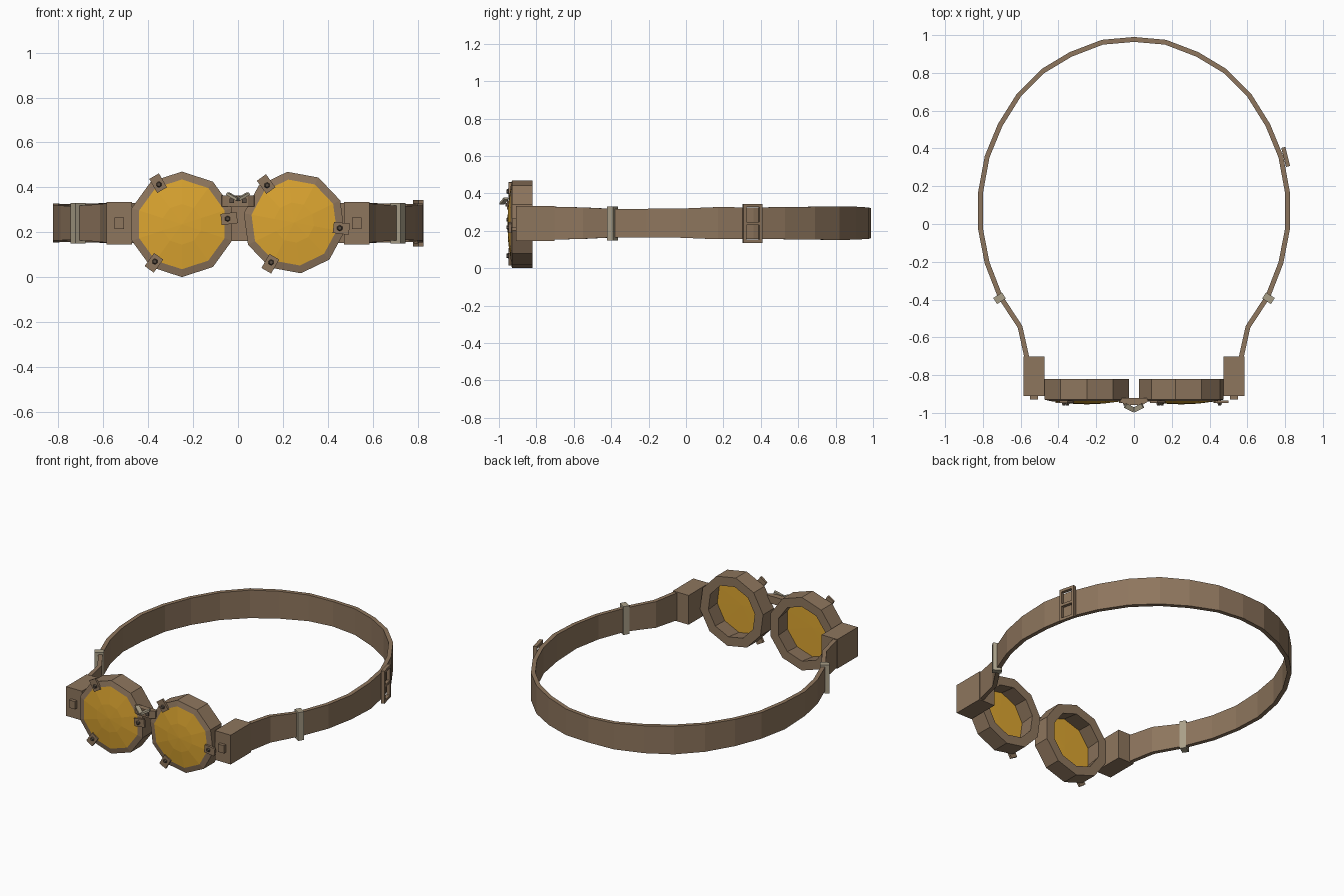
import bpy, bmesh, math
from mathutils import Vector, Matrix

if "Cube" in bpy.data.objects:
    bpy.data.objects.remove(bpy.data.objects["Cube"])


def material(name, rgb):
    m = bpy.data.materials.new(name)
    m.diffuse_color = (*rgb, 1)
    m.use_nodes = True
    m.node_tree.nodes["Principled BSDF"].inputs["Base Color"].default_value = m.diffuse_color
    return m


BROWN = material("leather_brown", (0.27, 0.18, 0.11))
AMBER = material("amber_glass", (0.72, 0.38, 0.03))
METAL = material("pale_metal", (0.40, 0.35, 0.25))
DARK = material("dark_screw", (0.10, 0.075, 0.055))


def finish(name, bm, mat):
    bmesh.ops.recalc_face_normals(bm, faces=bm.faces)
    me = bpy.data.meshes.new(name)
    bm.to_mesh(me)
    bm.free()
    me.materials.append(mat)
    ob = bpy.data.objects.new(name, me)
    bpy.context.collection.objects.link(ob)
    return ob


def box(name, loc, size, mat=BROWN, rot=Matrix.Identity(4)):
    bm = bmesh.new()
    bmesh.ops.create_cube(bm, size=1, matrix=Matrix.Translation(loc) @ rot @ Matrix.Diagonal((*size, 1)))
    return finish(name, bm, mat)


def bridge_rings(bm, rings, closed):
    n = len(rings[0])
    for i in range(len(rings) if closed else len(rings) - 1):
        a, b = rings[i], rings[(i + 1) % len(rings)]
        for j in range(n):
            bm.faces.new((a[j], a[(j + 1) % n], b[(j + 1) % n], b[j]))


def lathe(name, cx, cz, profile, phase, mat, closed=True):
    # ten-sided turned part about a front-to-back axis; profile is (radius, y)
    bm = bmesh.new()
    rings = [[bm.verts.new((cx + r * math.cos(phase + k * math.pi / 5), y,
                            cz + r * math.sin(phase + k * math.pi / 5)))
              for k in range(10)] for r, y in profile]
    bridge_rings(bm, rings, closed)
    if not closed:
        for ring, y in ((rings[0], profile[0][1] + 0.002), (rings[-1], profile[-1][1] - 0.004)):
            c = bm.verts.new((cx, y, cz))
            for k in range(10):
                bm.faces.new((ring[k], ring[(k + 1) % 10], c))
    return finish(name, bm, mat)


# Head strap: half outline (x, y, half height), mirrored to the other side
half = [(0, 0.99, 0.080), (0.17, 0.975, 0.084), (0.34, 0.91, 0.088), (0.49, 0.82, 0.09),
        (0.62, 0.69, 0.088), (0.72, 0.53, 0.086), (0.79, 0.36, 0.084), (0.825, 0.17, 0.086),
        (0.825, -0.03, 0.078), (0.79, -0.21, 0.077), (0.72, -0.39, 0.076),
        (0.615, -0.55, 0.084), (0.58, -0.71, 0.088)]
path = [(-x, y, h) for x, y, h in half[:0:-1]] + half
bm = bmesh.new()
rings = []
for i, (x, y, h) in enumerate(path):
    p, q = path[max(i - 1, 0)], path[min(i + 1, len(path) - 1)]
    t = Vector((q[0] - p[0], q[1] - p[1])).normalized()
    ix, iy = x + t.y * 0.026, y - t.x * 0.026
    rings.append([bm.verts.new(v) for v in ((x, y, 0.241 - h), (x, y, 0.241 + h),
                                            (ix, iy, 0.241 + h), (ix, iy, 0.241 - h))])
bridge_rings(bm, rings, False)
bm.faces.new(rings[0])
bm.faces.new(rings[-1])
finish("head_strap", bm, BROWN)

# Eye cups, lenses and rim clips
for side, cx, cz, R, turn, angles in (("left", -0.25, 0.235, 0.235, 0, (120, 7, 234)),
                                      ("right", 0.25, 0.243, 0.228, 7.6, (126, -7, 240))):
    phase = math.radians(90 + turn)
    lathe(side + "_eye_cup", cx, cz, [(R, -0.82), (R, -0.93), (R - 0.035, -0.938),
                                      (R - 0.046, -0.93), (R - 0.06, -0.82)], phase, BROWN)
    lathe(side + "_lens", cx, cz, [(R - 0.037, -0.93), (R - 0.035, -0.938), (0.09, -0.951)],
          phase, AMBER, False)
    for n, deg in enumerate(angles):
        a = math.radians(deg)
        d = Vector((math.cos(a), 0, math.sin(a)))
        c = Vector((cx, 0, cz))
        rot = Matrix.Rotation(-a, 4, 'Y')
        box(f"{side}_clip_{n}", c + d * 0.212 + Vector((0, -0.941, 0)), (0.072, 0.014, 0.05), BROWN, rot)
        bm = bmesh.new()
        bmesh.ops.create_cone(bm, cap_ends=True, segments=6, radius1=0.014, radius2=0.009, depth=0.014,
                              matrix=Matrix.Translation(c + d * 0.205 + Vector((0, -0.953, 0)))
                              @ Matrix.Rotation(math.pi / 2, 4, 'X'))
        finish(f"{side}_clip_screw_{n}", bm, DARK)

# Side blocks, studs and strap loops
for side, s in (("left", -1), ("right", 1)):
    box(side + "_side_block", (s * 0.529, -0.806, 0.24), (0.112, 0.208, 0.188))
    box(side + "_block_stud", (s * 0.53, -0.917, 0.24), (0.042, 0.026, 0.05))
    box(side + "_strap_loop", (s * 0.712, -0.393, 0.24), (0.055, 0.038, 0.182), METAL,
        Matrix.Rotation(s * math.radians(-32), 4, 'Z'))

# Nose bridge plate
bm = bmesh.new()
outline = [(-0.077, -0.92), (-0.072, -0.942), (-0.045, -0.957),
           (0.045, -0.957), (0.072, -0.942), (0.077, -0.92)]
face = bm.faces.new([bm.verts.new((x, y, 0.315)) for x, y in outline])
top = bmesh.ops.extrude_face_region(bm, geom=[face])
bmesh.ops.translate(bm, vec=(0, 0, 0.048), verts=[v for v in top["geom"] if isinstance(v, bmesh.types.BMVert)])
finish("nose_bridge", bm, BROWN)

# Chevron clasp and its rivets
for side, s in (("left", -1), ("right", 1)):
    a, b = Vector((s * 0.046, -0.962, 0.372)), Vector((0, -0.985, 0.345))
    rot = (b - a).to_track_quat('X', 'Z').to_matrix().to_4x4()
    box(side + "_clasp_arm", (a + b) / 2, ((b - a).length, 0.026, 0.012), METAL, rot)
    box(side + "_bridge_rivet", (s * 0.028, -0.959, 0.34), (0.02, 0.014, 0.02), DARK)

# Buckle frame on the right of the strap
base = Matrix.Translation((0.803, 0.355, 0.24)) @ Matrix.Rotation(math.radians(14), 4, 'Z')
spin = Matrix.Rotation(math.radians(14), 4, 'Z')
for name, off, size in (("top", (0, 0, 0.096), (0.022, 0.104, 0.017)),
                        ("middle", (0, 0, 0), (0.020, 0.08, 0.016)),
                        ("bottom", (0, 0, -0.096), (0.022, 0.104, 0.017)),
                        ("front", (0, -0.044, 0), (0.022, 0.016, 0.18)),
                        ("back", (0, 0.044, 0), (0.022, 0.016, 0.18))):
    box("buckle_" + name + "_bar", base @ Vector(off), size, BROWN, spin)
